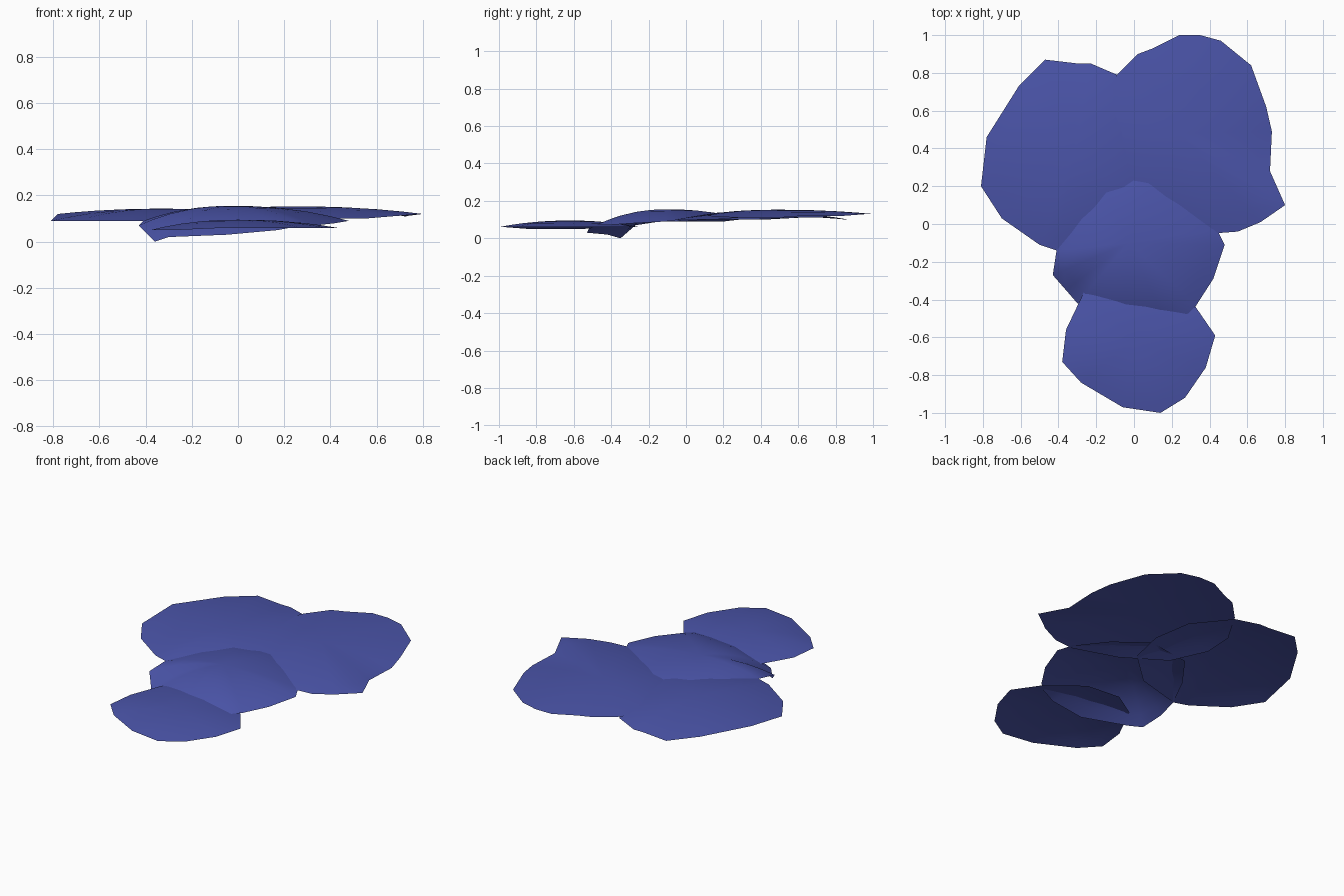
import bpy
import bmesh
from mathutils import Vector

default_cube = bpy.data.objects.get("Cube")
if default_cube:
    bpy.data.objects.remove(default_cube, do_unlink=True)

# Single matte blue for every pad
blue = bpy.data.materials.new("soft_blue")
blue.use_nodes = True
colour = (0.07, 0.09, 0.40, 1.0)
blue.diffuse_color = colour
shader = next(n for n in blue.node_tree.nodes if n.type == 'BSDF_PRINCIPLED')
shader.inputs["Base Color"].default_value = colour
shader.inputs["Roughness"].default_value = 0.8


def domed_pad(name, crown, rim):
    """Thin open shell: rings swept from the rim up to the crown (hundredths of a unit)."""
    bm = bmesh.new()
    top = Vector(crown) / 100
    edge = [Vector(point) / 100 for point in rim]
    rings = []
    for t in (1.0, 0.85, 0.65, 0.4, 0.2):
        ring = []
        for point in edge:
            position = top.lerp(point, t)
            position.z = point.z + (top.z - point.z) * (1 - t ** 2.2)
            ring.append(bm.verts.new(position))
        rings.append(ring)
    centre = bm.verts.new(top)
    count = len(edge)
    for i in range(count):
        j = (i + 1) % count
        for outer, inner in zip(rings, rings[1:]):
            bm.faces.new((outer[i], outer[j], inner[j], inner[i]))
        bm.faces.new((rings[-1][i], rings[-1][j], centre))

    # Crown side faces upwards
    bm.normal_update()
    if sum(face.normal.z for face in bm.faces) < 0:
        bmesh.ops.reverse_faces(bm, faces=bm.faces[:])

    mesh = bpy.data.meshes.new(name)
    bm.to_mesh(mesh)
    bm.free()
    mesh.materials.append(blue)
    for polygon in mesh.polygons:
        polygon.use_smooth = True
    pad = bpy.data.objects.new(name, mesh)
    bpy.context.scene.collection.objects.link(pad)
    return pad


# Small front pad
domed_pad("front_pad", (0, -62, 9.5), [
    (-38, -73, 5), (-36, -56, 5), (-26, -35, 6), (-10, -25, 6),
    (12, -27, 6), (32, -43, 6), (43, -59, 6), (38, -76, 6),
    (27, -92, 6), (14, -100, 6), (-6, -97, 6), (-28, -84, 5),
])

# Middle pad, its front edge dipping through the front pad
domed_pad("middle_pad", (-3, -10, 15.5), [
    (-43, -27, 7), (-41, -14, 9), (-32, 5, 10), (-18, 24, 11),
    (10, 28, 11), (30, 15, 10), (44, -3, 10), (48, -11, 9),
    (42, -29, 8), (33, -43, 7), (28, -48, 7), (17, -52, 5),
    (-5, -53, 3), (-30, -42, 2), (-36, -35, 0),
])

# Large back pad on the left side
domed_pad("back_left_pad", (24, 48, 15.3), [
    (-9, 79, 12), (2, 90, 13), (10, 93, 13), (24, 100, 13),
    (35, 100, 13), (46, 97, 13), (62, 84, 12), (70, 62, 12),
    (73, 49, 11), (72, 28, 11), (80, 10, 12), (67, 1, 11),
    (55, -4, 10), (42, -5, 10), (15, 4, 10), (-10, 20, 10),
    (-20, 42, 10), (-20, 60, 11),
])

# Large back pad on the right side
domed_pad("back_right_pad", (-32, 35, 14.3), [
    (-81, 20, 9), (-78, 46, 12), (-61, 73, 11), (-47, 87, 10),
    (-30, 85, 10), (-23, 85, 10), (-9, 79, 11), (8, 58, 11),
    (13, 35, 10), (8, 12, 10), (-12, -6, 9), (-41, -14, 9),
    (-50, -11, 9), (-70, 3, 9),
])
